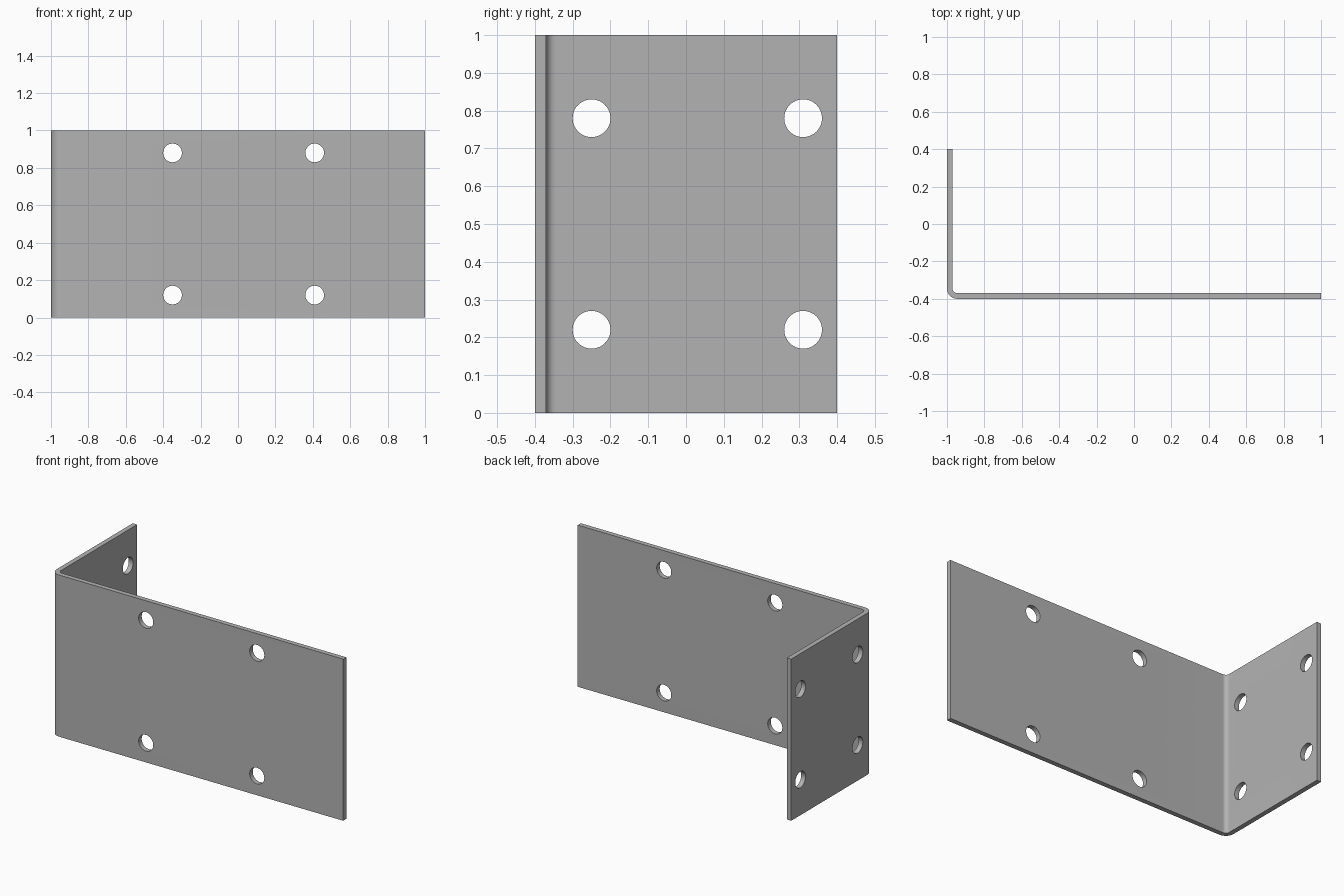
import bpy, bmesh, math

cube = bpy.data.objects.get("Cube")
if cube:
    bpy.data.objects.remove(cube, do_unlink=True)

HEIGHT, THICK, R_OUT = 1.0, 0.03, 0.055
R_IN = R_OUT - THICK
X0, X1, Y0, Y1 = -1.0, 1.0, -0.4, 0.4
HOLE_R = 0.05

grey = bpy.data.materials.new("metal grey")
grey.use_nodes = True
colour = (0.45, 0.45, 0.45, 1)
grey.diffuse_color = colour
grey.node_tree.nodes["Principled BSDF"].inputs["Base Color"].default_value = colour


def new_object(name, bm):
    bmesh.ops.recalc_face_normals(bm, faces=bm.faces)
    mesh = bpy.data.meshes.new(name)
    bm.to_mesh(mesh)
    bm.free()
    mesh.materials.append(grey)
    obj = bpy.data.objects.new(name, mesh)
    bpy.context.collection.objects.link(obj)
    return obj


def bend(radius, steps=12):
    """Quarter arc of the bend, from the side flange round to the front plate."""
    cx, cy = X0 + R_OUT, Y0 + R_OUT
    angles = [math.pi + math.pi / 2 * i / steps for i in range(steps + 1)]
    return [(cx + radius * math.cos(a), cy + radius * math.sin(a)) for a in angles]


# Bent plate: L profile with a rounded corner, extruded upwards
profile = [(X0, Y1)] + bend(R_OUT) + [(X1, Y0), (X1, Y0 + THICK)]
profile += bend(R_IN)[::-1] + [(X0 + THICK, Y1)]
bm = bmesh.new()
base = bm.faces.new([bm.verts.new((x, y, 0)) for x, y in profile])
top = bmesh.ops.extrude_face_region(bm, geom=[base])["geom"]
bmesh.ops.translate(bm, vec=(0, 0, HEIGHT),
                    verts=[v for v in top if isinstance(v, bmesh.types.BMVert)])
bracket = new_object("angle_bracket", bm)


def drill(name, location, rotation):
    """Cut a round bolt hole through the bracket."""
    bm = bmesh.new()
    bmesh.ops.create_cone(bm, cap_ends=True, segments=48, radius1=HOLE_R,
                          radius2=HOLE_R, depth=0.2)
    cutter = new_object(name, bm)
    cutter.location = location
    cutter.rotation_euler = rotation
    cutter.hide_render = True
    cutter.display_type = 'WIRE'
    mod = bracket.modifiers.new(name, 'BOOLEAN')
    mod.operation = 'DIFFERENCE'
    mod.solver = 'EXACT'
    mod.object = cutter
    return cutter


# Bolt holes: four in the front plate, four in the side flange
cutters = []
for x in (-0.35, 0.41):
    for z in (0.12, 0.88):
        cutters.append(drill("front_hole_cutter", (x, Y0, z), (math.pi / 2, 0, 0)))
for y in (-0.25, 0.31):
    for z in (0.22, 0.78):
        cutters.append(drill("side_hole_cutter", (X0, y, z), (0, math.pi / 2, 0)))

# Apply the cuts and remove the cutters
bpy.ops.object.select_all(action='DESELECT')
bpy.context.view_layer.objects.active = bracket
bracket.select_set(True)
for mod in list(bracket.modifiers):
    bpy.ops.object.modifier_apply(modifier=mod.name)
for cutter in cutters:
    bpy.data.objects.remove(cutter, do_unlink=True)
bpy.ops.object.shade_smooth_by_angle(angle=math.radians(30))
